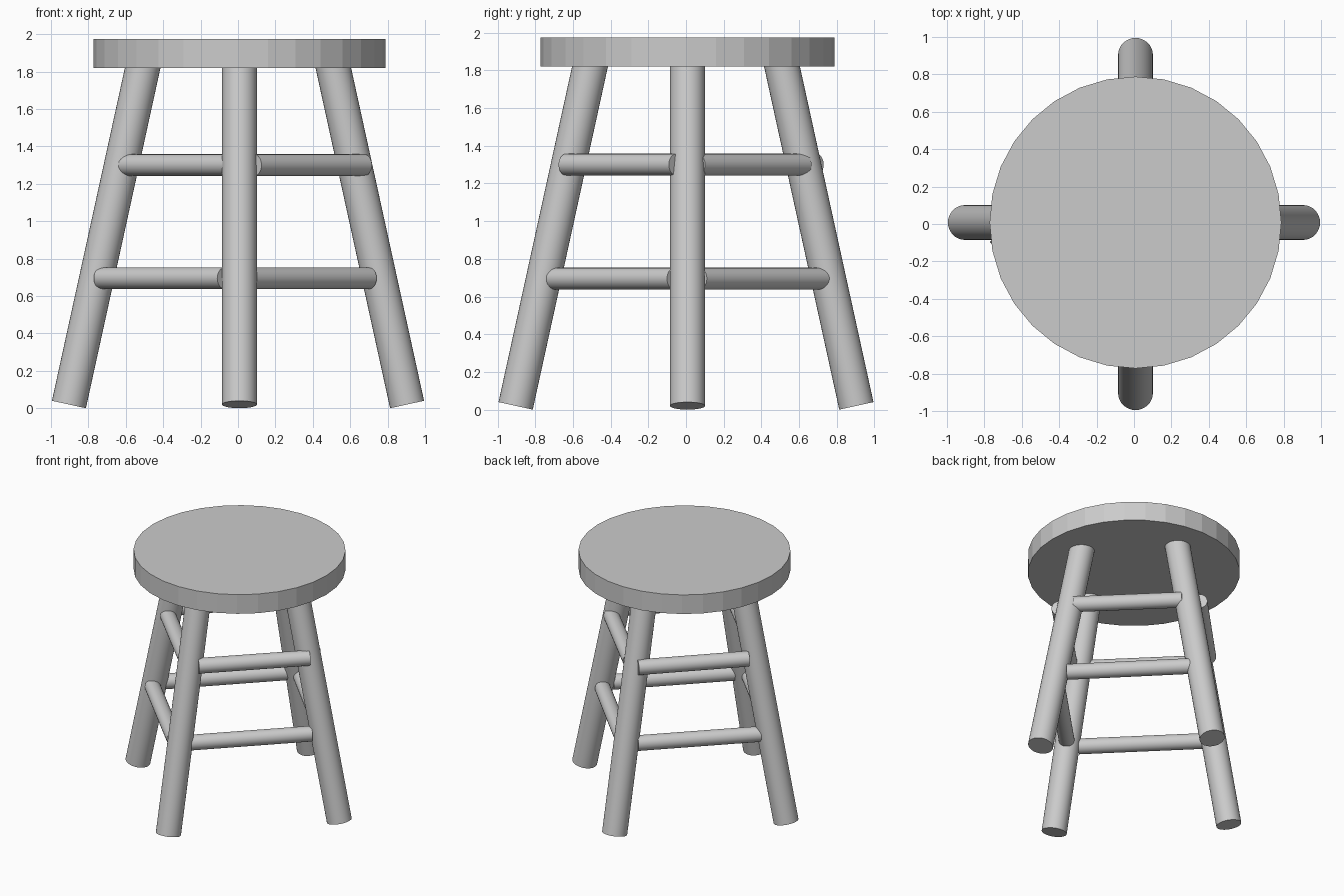
import bpy
from mathutils import Vector

if "Cube" in bpy.data.objects:
    bpy.data.objects.remove(bpy.data.objects["Cube"])

C = 0.008          # slight offset of the seat and leg ring


def rod(name, a, b, radius, sides=32):
    """Flat-ended cylinder running from point a to point b."""
    a, b = Vector(a), Vector(b)
    d = b - a
    bpy.ops.mesh.primitive_cylinder_add(vertices=sides, radius=radius, depth=d.length,
                                        location=(a + b) / 2)
    ob = bpy.context.object
    ob.rotation_euler = d.to_track_quat('Z', 'Y').to_euler()
    ob.name = name
    return ob


# Round seat, visibly faceted rim
rod("seat", (C, C, 1.82), (C, C, 1.975), 0.78)

# Four splayed legs with square-cut ends, tops sunk into the seat
LEG_R, FOOT, TOP = 0.093, 0.904, 0.503
legs = {"front_leg": (0, -1), "back_leg": (0, 1), "left_leg": (-1, 0), "right_leg": (1, 0)}
for name, (dx, dy) in legs.items():
    off = Vector((C * abs(dy), C * abs(dx), 0))
    foot = Vector((dx * FOOT, dy * FOOT, 0.02)) + off
    top = Vector((dx * TOP, dy * TOP, 1.85)) + off
    leg = rod(name, foot, top, LEG_R)
    bpy.ops.object.shade_smooth_by_angle()

# Two tiers of rungs joining neighbouring legs, set slightly unevenly by hand
RUNG_R = 0.058
tiers = {
    "lower": (0.695, {
        "front_left": ((-0.73, -0.055), (-0.07, -0.715)),
        "front_right": ((0.06, -0.70), (0.70, -0.06)),
        "back_right": ((0.70, 0.07), (0.06, 0.72)),
        "back_left": ((-0.06, 0.71), (-0.71, 0.06)),
    }),
    "upper": (1.30, {
        "front_left": ((-0.60, -0.042), (-0.01, -0.63)),
        "front_right": ((0.085, -0.635), (0.675, -0.05)),
        "back_right": ((0.63, 0.06), (0.06, 0.625)),
        "back_left": ((-0.05, 0.69), (-0.63, 0.10)),
    }),
}
for tier, (z, rungs) in tiers.items():
    for side, (a, b) in rungs.items():
        rod(f"{tier}_{side}_rung", (*a, z), (*b, z), RUNG_R)
        bpy.ops.object.shade_smooth_by_angle()
